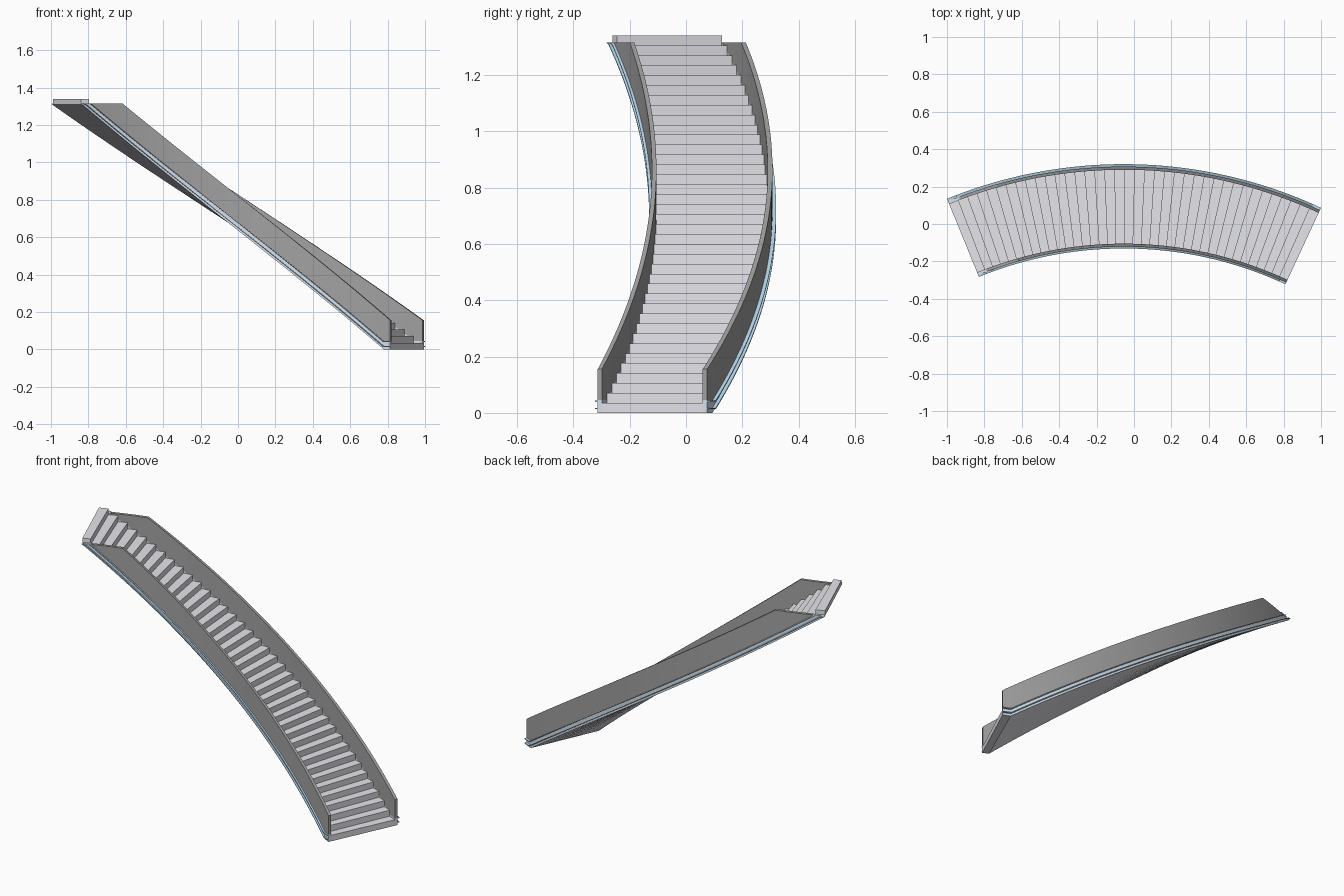
import bpy, bmesh, math

if "Cube" in bpy.data.objects:
    bpy.data.objects.remove(bpy.data.objects["Cube"])

CX, CY = -0.055, -2.18                      # centre of the plan arc
A0, A1 = math.radians(24.96), math.radians(-22.2)
STEPS, HEIGHT, RAIL_TOP = 38, 1.34, 1.315
RISE = HEIGHT / STEPS


def point(r, t, z):
    a = A0 + (A1 - A0) * t
    return (CX + r * math.sin(a), CY + r * math.cos(a), z)


def base(t):                                # underside of the flight, flat at the foot
    return max(0.0, HEIGHT * t - 0.03)


def line(h):                                # curve parallel to the underside
    return lambda t: min(base(t) + h, RAIL_TOP)


def material(name, color):
    m = bpy.data.materials.new(name)
    m.diffuse_color = (*color, 1)
    m.use_nodes = True
    m.node_tree.nodes["Principled BSDF"].inputs["Base Color"].default_value = m.diffuse_color
    return m


def finish(name, bm, mat, smooth):
    bmesh.ops.remove_doubles(bm, verts=bm.verts, dist=1e-5)
    bmesh.ops.dissolve_degenerate(bm, edges=bm.edges, dist=1e-5)
    bmesh.ops.recalc_face_normals(bm, faces=bm.faces)
    me = bpy.data.meshes.new(name)
    bm.to_mesh(me)
    bm.free()
    ob = bpy.data.objects.new(name, me)
    bpy.context.collection.objects.link(ob)
    me.materials.append(mat)
    if smooth:
        bpy.ops.object.select_all(action='DESELECT')
        ob.select_set(True)
        bpy.context.view_layer.objects.active = ob
        bpy.ops.object.shade_smooth_by_angle(angle=math.radians(30))


def sweep(name, r0, r1, lo, hi, t1, mat):
    """Curved slab between two radii and two height curves."""
    ts = sorted({t1 * i / 76 for i in range(77)} | {0.03 / HEIGHT, 1.16 / HEIGHT})
    bm = bmesh.new()
    rings = [[bm.verts.new(point(r, t, f(t))) for r, f in
              ((r0, lo), (r1, lo), (r1, hi), (r0, hi))] for t in ts]
    for p, q in zip(rings, rings[1:]):
        for k in range(4):
            j = (k + 1) % 4
            bm.faces.new((p[k], p[j], q[j], q[k]))
    bm.faces.new(rings[0])
    bm.faces.new(rings[-1])
    finish(name, bm, mat, True)


dark = material("dark_panel", (0.36, 0.36, 0.36))
pale = material("pale_step", (0.78, 0.78, 0.83))
band = material("pale_band", (0.68, 0.76, 0.84))
trim = material("blue_trim", (0.5, 0.72, 0.88))

# Steps: stepped top, closed sides, smooth sloping underside
bm = bmesh.new()
RI, RO = 2.073, 2.472
for i in range(STEPS):
    ta, tb = i / STEPS, (i + 1) / STEPS
    top = (i + 1) * RISE
    start = i * RISE

    def quad(*pts):
        bm.faces.new([bm.verts.new(point(*p)) for p in pts])

    quad((RI, ta, start), (RO, ta, start), (RO, ta, top), (RI, ta, top))
    quad((RI, ta, top), (RO, ta, top), (RO, tb, top), (RI, tb, top))
    cuts = [ta, 0.03 / HEIGHT, tb] if i == 0 else [ta, tb]
    for a, b in zip(cuts, cuts[1:]):
        quad((RI, a, base(a)), (RO, a, base(a)), (RO, b, base(b)), (RI, b, base(b)))
        for r in (RI, RO):
            quad((r, a, base(a)), (r, b, base(b)), (r, b, top), (r, a, top))
quad((RI, 1, base(1)), (RO, 1, base(1)), (RO, 1, HEIGHT), (RI, 1, HEIGHT))
finish("steps", bm, pale, False)

# Side walls: dark panel, pale lower band, two thin ledges on the outside
H = 0.045
for side, w0, w1, l0, l1 in (("inner", 2.059, 2.075, 2.049, 2.060),
                             ("outer", 2.470, 2.487, 2.486, 2.500)):
    sweep(side + "_panel", w0, w1, line(H),
          lambda t: min(0.155 + HEIGHT * t, RAIL_TOP), (RAIL_TOP + 0.03 - H) / HEIGHT, dark)
    sweep(side + "_band", w0, w1, base, line(H), 1.0, band)
    for n, h in (("lower", 0.013), ("upper", 0.039)):
        sweep(f"{side}_{n}_ledge", l0, l1, line(h), line(h + 0.005),
              (RAIL_TOP + 0.03 - h) / HEIGHT if h > 0.035 else 1.0, trim)
